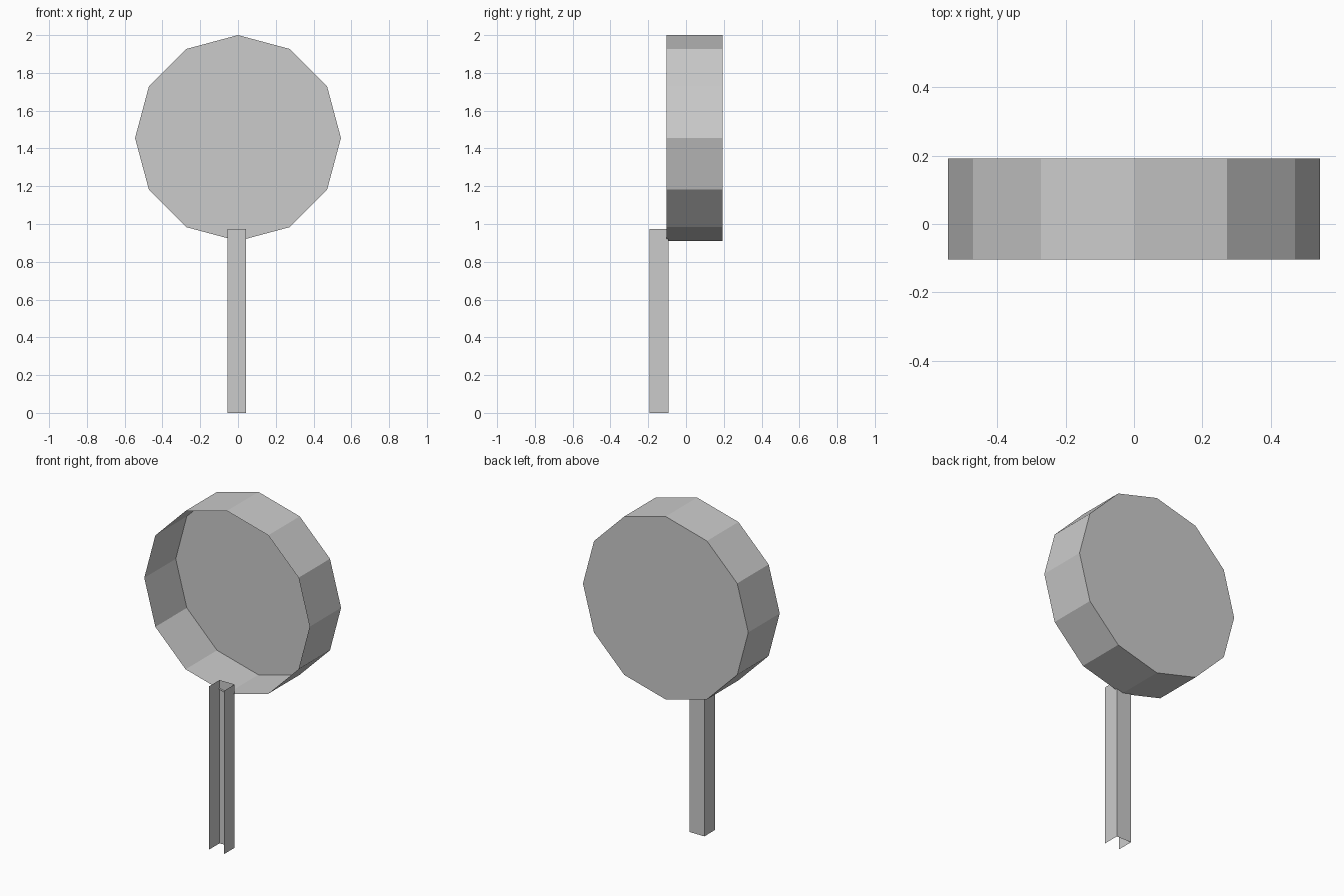
import bpy, bmesh
from mathutils import Matrix

if "Cube" in bpy.data.objects:
    bpy.data.objects.remove(bpy.data.objects["Cube"])


def finish(bm, name):
    mesh = bpy.data.meshes.new(name)
    bm.to_mesh(mesh)
    bm.free()
    obj = bpy.data.objects.new(name, mesh)
    bpy.context.collection.objects.link(obj)
    return obj


def open_shell(name, bm, is_open):
    """Delete the faces whose normal passes the test, leaving a thin shell."""
    bm.normal_update()
    gone = [f for f in bm.faces if is_open(f.normal)]
    bmesh.ops.delete(bm, geom=gone, context='FACES_ONLY')
    return finish(bm, name)


# Round pan: twelve-sided drum, open at the front, closed at the back
Y0, Y1, R, ZC = -0.104, 0.192, 0.545, 1.455
bm = bmesh.new()
bmesh.ops.create_cone(bm, cap_ends=True, segments=12, radius1=R, radius2=R, depth=Y1 - Y0,
                      matrix=Matrix.Translation((0, (Y0 + Y1) / 2, ZC))
                      @ Matrix.Rotation(1.5707963, 4, 'X'))
open_shell("round_pan", bm, lambda n: n.y < -0.9)

# Handle: square channel, open at the front, top and bottom
x0, x1, y0, y1, h = -0.056, 0.043, -0.192, -0.093, 0.973
bm = bmesh.new()
bmesh.ops.create_cube(bm, size=1, matrix=Matrix.Translation(((x0 + x1) / 2, (y0 + y1) / 2, h / 2))
                      @ Matrix.Diagonal((x1 - x0, y1 - y0, h, 1)))
open_shell("handle_channel", bm, lambda n: n.y < -0.9 or abs(n.z) > 0.9)
